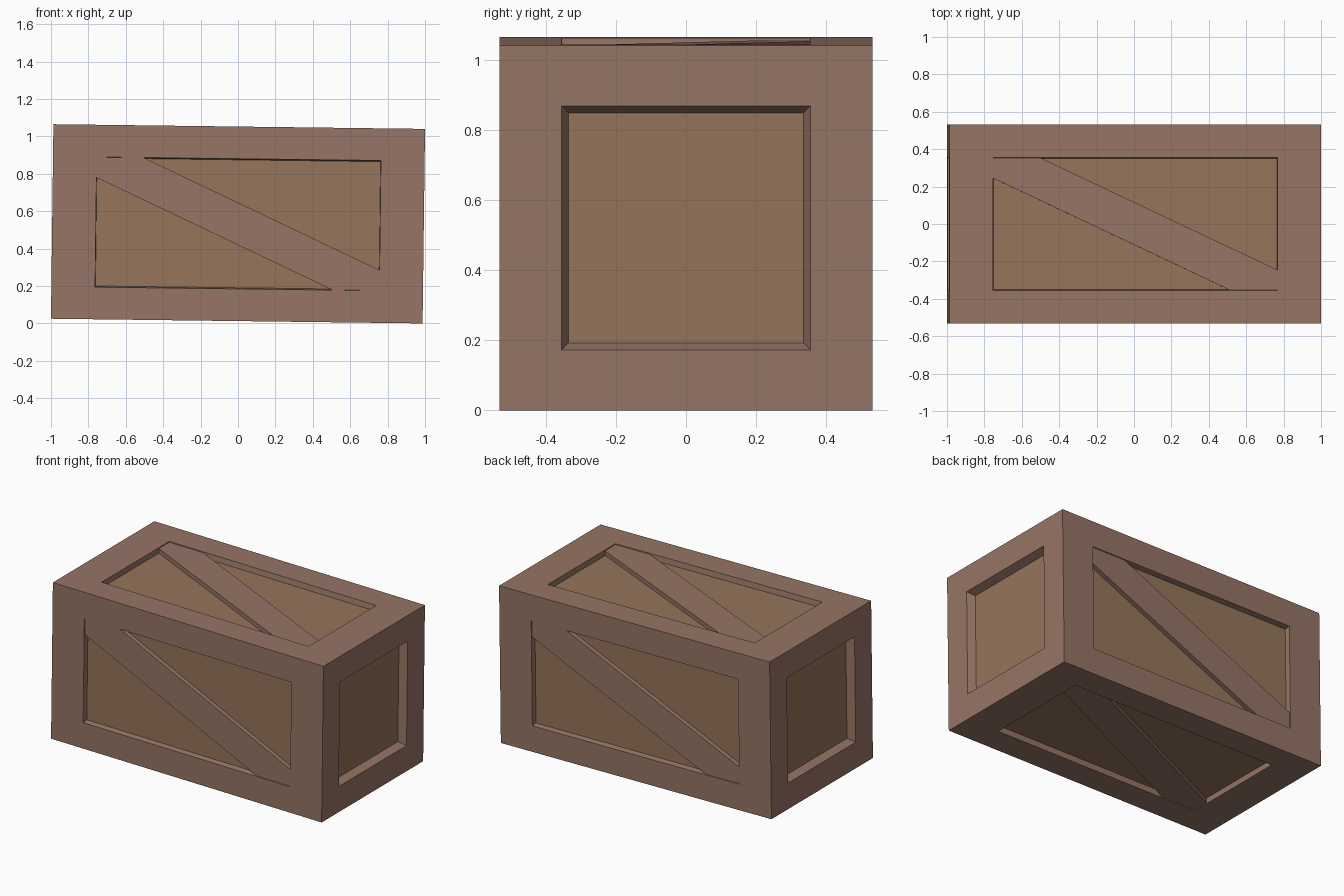
import bpy, bmesh
from mathutils import Vector, Matrix

if "Cube" in bpy.data.objects:
    bpy.data.objects.remove(bpy.data.objects["Cube"])

HX, HY, HZ = 0.9935, 0.5325, 0.52       # half sizes of the crate
TILT = 0.0126                           # crate leans slightly about y
PLACE = Matrix.Translation((0, 0, 0.5325)) @ Matrix.Rotation(TILT, 4, 'Y')
X, Y, Z = Vector((1, 0, 0)), Vector((0, 1, 0)), Vector((0, 0, 1))


def material(name, color):
    m = bpy.data.materials.new(name)
    m.diffuse_color = (*color, 1)
    m.use_nodes = True
    m.node_tree.nodes["Principled BSDF"].inputs["Base Color"].default_value = m.diffuse_color
    return m


frame_mat = material("frame_wood", (0.305, 0.178, 0.130))
panel_mat = material("panel_wood", (0.305, 0.178, 0.105))


def finish(bm, name, mat):
    bmesh.ops.remove_doubles(bm, verts=bm.verts, dist=1e-5)
    me = bpy.data.meshes.new(name)
    bm.to_mesh(me)
    bm.free()
    me.materials.append(mat)
    ob = bpy.data.objects.new(name, me)
    bpy.context.collection.objects.link(ob)
    ob.matrix_world = PLACE


def loop(bm, side, pts, depth):
    u, v, n, dist = side
    return [bm.verts.new(u * a + v * b + n * (dist - depth)) for a, b in pts]


def rect(a, b):
    return [(-a, -b), (a, -b), (a, b), (-a, b)]


def bridge(bm, outer, inner):
    k = len(outer)
    for i in range(k):
        j = (i + 1) % k
        bm.faces.new((outer[i], outer[j], inner[j], inner[i]))


# side: (u, v, normal, distance), outer half size, opening half size, taper, depth
ends = [((s * Y, Z, s * X, HX), (HY, HZ), (0.355, 0.348), (0.02, 0.02), 0.05)
        for s in (1, -1)]
longs = []
for v, n, dist, hv, ov in ((Z, -Y, HY, HZ, 0.348), (Y, Z, HZ, HY, 0.355),
                           (-Z, Y, HY, HZ, 0.348), (-Y, -Z, HZ, HY, 0.355)):
    longs.append(((X, v, n, dist), (HX, hv), (0.76, ov), (0.002, 0.006), 0.036))

# frame: border of every side plus the recess walls; panels: recess floors
frame, panels = bmesh.new(), bmesh.new()
for side, outer, opening, taper, depth in ends + longs:
    floor = rect(opening[0] - taper[0], opening[1] - taper[1])
    a = loop(frame, side, rect(*outer), 0)
    b = loop(frame, side, rect(*opening), 0)
    c = loop(frame, side, floor, depth)
    bridge(frame, a, b)
    bridge(frame, b, c)
    panels.faces.new(loop(panels, side, floor, depth))
finish(frame, "crate_frame", frame_mat)
finish(panels, "crate_panels", panel_mat)

# diagonal brace on each long side, just below the frame surface
braces = bmesh.new()
for side, _, (a, b), _, depth in longs:
    pts = [(-a, b), (-a, b - 0.11), (a - 0.25, -b),
           (a, -b), (a, 0.11 - b), (0.25 - a, b)]
    top = loop(braces, side, pts, 0.006)
    base = loop(braces, side, pts, depth)
    braces.faces.new(top)
    bridge(braces, base, top)
finish(braces, "diagonal_braces", frame_mat)
